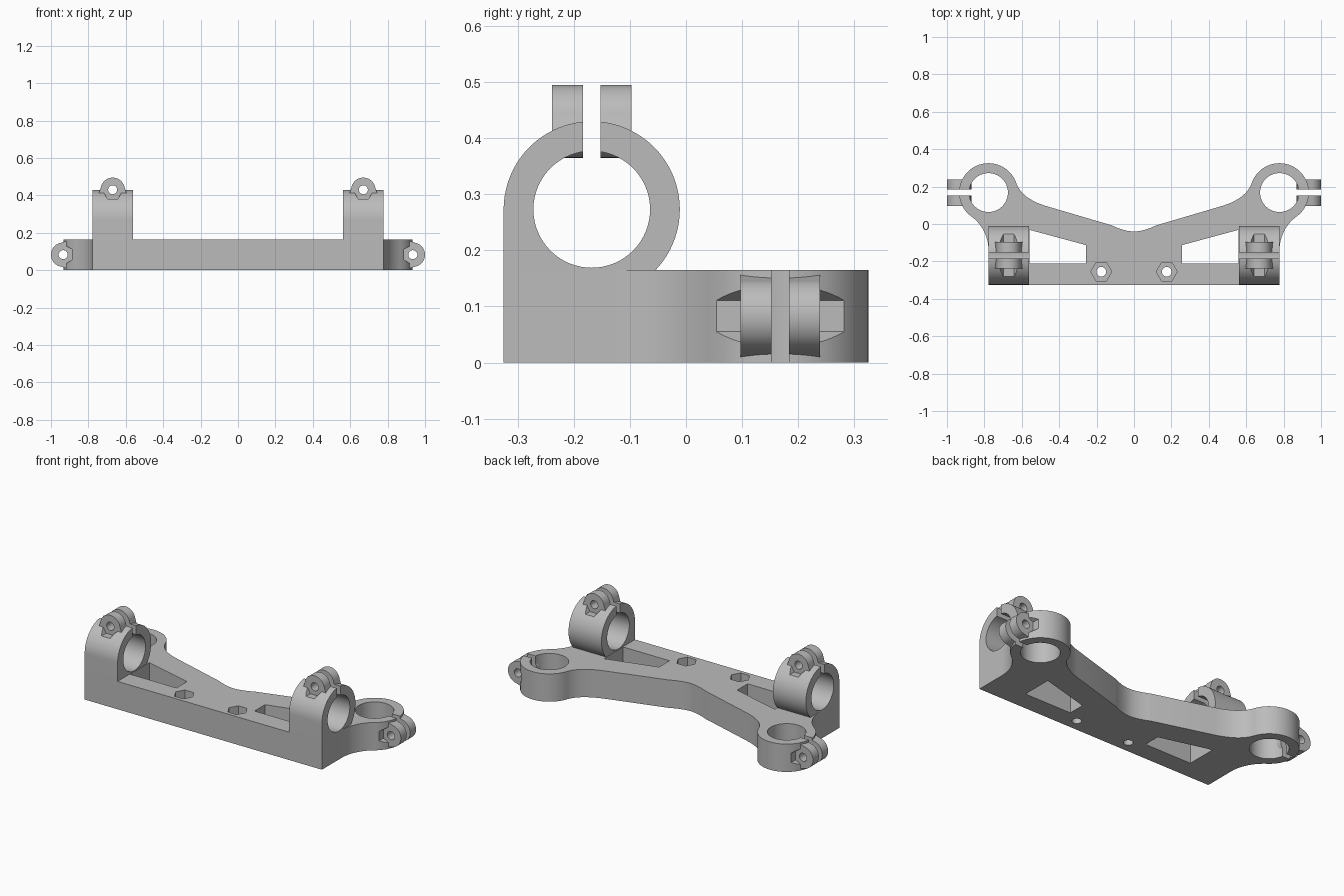
import bpy, bmesh
from math import sin, cos, asin, atan2, pi, radians

if "Cube" in bpy.data.objects:
    bpy.data.objects.remove(bpy.data.objects["Cube"])

R_OUT, R_BORE = 0.157, 0.104      # clamp ring radii
CX, CY, CZ = 0.778, 0.168, 0.273  # ring centres (vertical bore x/y, cross bore -y/z)
LUG_R, GAP, LUG_END = 0.065, 0.016, 0.071
TOP, FRONT = 0.165, -0.325

grey = bpy.data.materials.new("grey")
grey.diffuse_color = (0.5, 0.5, 0.5, 1)
grey.use_nodes = True
grey.node_tree.nodes["Principled BSDF"].inputs["Base Color"].default_value = grey.diffuse_color


def arc(cx, cy, r, a0, a1, n=32):
    return [(cx + r * cos(a0 + (a1 - a0) * i / n), cy + r * sin(a0 + (a1 - a0) * i / n))
            for i in range(n + 1)]


def circle(cx, cy, r, n=64, turn=0.0):
    return arc(cx, cy, r, turn, turn + 2 * pi, n)[:-1]


def bend(p0, p1, p2, n=14):
    return [tuple((1 - t) ** 2 * a + 2 * t * (1 - t) * b + t * t * c
                  for a, b, c in zip(p0, p1, p2)) for t in [i / n for i in range(n + 1)]]


def prism(name, pts, axis, lo, hi, side=1):
    """Extrude a 2D profile along an axis; side=-1 mirrors in x."""
    place = {'x': lambda a, b, t: (side * t, a, b),
             'y': lambda a, b, t: (side * a, t, b),
             'z': lambda a, b, t: (side * a, b, t)}[axis]
    bm = bmesh.new()
    ends = [[bm.verts.new(place(a, b, t)) for a, b in pts] for t in (lo, hi)]
    bm.faces.new(ends[0])
    bm.faces.new(ends[1])
    for i in range(len(pts)):
        j = (i + 1) % len(pts)
        bm.faces.new((ends[0][i], ends[0][j], ends[1][j], ends[1][i]))
    bmesh.ops.recalc_face_normals(bm, faces=bm.faces)
    me = bpy.data.meshes.new(name)
    bm.to_mesh(me)
    bm.free()
    me.materials.append(grey)
    ob = bpy.data.objects.new(name, me)
    bpy.context.collection.objects.link(ob)
    return ob


def box(x0, x1, y0, y1):
    return [(x0, y0), (x1, y0), (x1, y1), (x0, y1)]


def cut(ob, cutters):
    bpy.context.view_layer.objects.active = ob
    for c in cutters:
        c.hide_render = True
        m = ob.modifiers.new("cut", 'BOOLEAN')
        m.operation, m.solver, m.object = 'DIFFERENCE', 'EXACT', c
        bpy.ops.object.modifier_apply(modifier=m.name)
        bpy.data.objects.remove(c)


def bolt_cutters(x, y, z, turn, s):
    """Two hexagon pockets beside the lugs and the bolt hole through them."""
    hexagon = circle(x, z, 0.056, 6, turn)
    return [prism("cutter", hexagon, 'y', y + LUG_END, y + 0.25, s),
            prism("cutter", hexagon, 'y', y - 0.25, y - LUG_END, s),
            prism("cutter", circle(x, z, 0.024, 32), 'y', y - 0.12, y + 0.12, s)]


# lug profile: (outward, sideways), round with a flared neck into the ring
lug = (arc(0, 0, LUG_R, radians(-80), radians(80)) + [(-0.02, 0.074)]
       + arc(0, 0, LUG_R, radians(120), radians(240), 16) + [(-0.02, -0.074)])

# base plate outline: side fillet, ring, inner fillet and back valley
dy = CY + 0.14
rf = (dy * dy - R_OUT ** 2) / (2 * R_OUT)
a_t = atan2(dy, -rf)
leave = radians(160)
p0 = (CX + R_OUT * cos(leave), CY + R_OUT * sin(leave))
half = ([(CX, FRONT)] + arc(CX + rf, -0.14, rf, pi, a_t, 20)
        + arc(CX, CY, R_OUT, a_t - pi, leave, 48)[1:]
        + bend(p0, (0.602, 0.134), (0.46, 0.093))[1:]
        + bend((0.12, -0.007), (0.05, -0.04), (0, -0.04)))
plate = prism("base_plate", half + [(-x, y) for x, y in reversed(half[:-1])], 'z', 0, TOP)

for s in (1, -1):
    # plate cuts: fork bore, slot, window, nut recess and screw hole
    window = [(0.56, -0.031), (0.256, -0.113), (0.256, -0.211), (0.56, -0.211)]
    cut(plate, [prism("cutter", circle(CX, CY, R_BORE), 'z', -0.1, 0.3, s),
                prism("cutter", box(0.80, 1.1, CY - GAP, CY + GAP), 'z', -0.1, 0.3, s),
                prism("cutter", window, 'z', -0.1, 0.3, s),
                prism("cutter", circle(0.175, -0.255, 0.056, 6), 'z', TOP - 0.06, 0.3, s),
                prism("cutter", circle(0.175, -0.255, 0.026, 32), 'z', -0.1, 0.3, s)]
        + bolt_cutters(0.935, CY, 0.083, radians(30), s))

    # upright clamp with a bore along x, slotted at the top
    start = -asin((CZ - TOP) / R_OUT)
    ring = arc(-CY, CZ, R_OUT, start, pi, 56)
    clamp = prism("upright_clamp", [(FRONT, 0.15), (ring[0][0], 0.15)] + ring,
                  'x', 0.562, CX, s)
    cut(clamp, [prism("cutter", circle(-CY, CZ, R_BORE), 'x', 0.4, 0.9, s),
                prism("cutter", box(-CY - GAP, -CY + GAP, 0.3, 0.6), 'x', 0.4, 0.9, s)]
        + bolt_cutters(0.67, -CY, 0.43, 0, s))

    # clamp lugs on both sides of each slot
    for lo, hi in ((-LUG_END, -GAP), (GAP, LUG_END)):
        side_lug = prism("side_lug", [(0.935 + o, 0.083 + w) for o, w in lug],
                         'y', CY + lo, CY + hi, s)
        cut(side_lug, [prism("cutter", circle(0.935, 0.083, 0.024, 32), 'y', 0, 0.4, s)])
        top_lug = prism("top_lug", [(0.67 + w, 0.43 + o) for o, w in lug],
                        'y', -CY + lo, -CY + hi, s)
        cut(top_lug, [prism("cutter", circle(0.67, 0.43, 0.024, 32), 'y', -0.4, 0, s)])

# smooth the curved walls, keep edges sharp
bpy.ops.object.select_all(action='SELECT')
bpy.ops.object.shade_smooth_by_angle(angle=radians(25))
